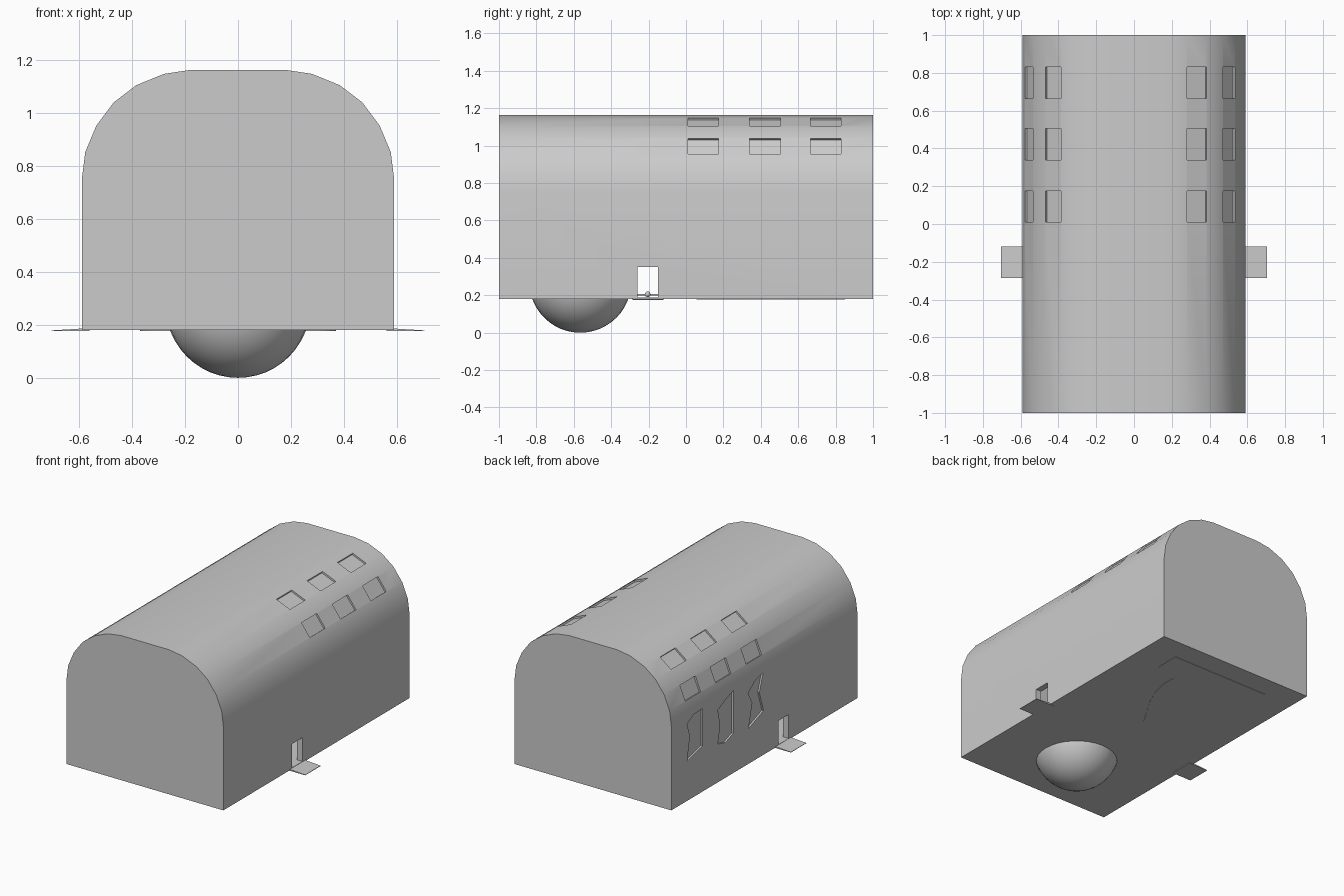
import bpy, bmesh, math
from mathutils import Vector

if "Cube" in bpy.data.objects:
    bpy.data.objects.remove(bpy.data.objects["Cube"])

BASE = 0.18
HALF = [(0.59, 0.75), (0.577, 0.853), (0.535, 0.953), (0.47, 1.04),
        (0.385, 1.105), (0.28, 1.148), (0.18, 1.163)]
WINDOW_Y = [(0.01, 0.175), (0.34, 0.505), (0.665, 0.83)]


def prism(name, pts, offset):
    """Closed solid: 3D outline swept along an offset vector."""
    bm = bmesh.new()
    a = [bm.verts.new(p) for p in pts]
    b = [bm.verts.new(Vector(p) + Vector(offset)) for p in pts]
    n = len(pts)
    bm.faces.new(a)
    bm.faces.new(b[::-1])
    for i in range(n):
        bm.faces.new((a[i], b[i], b[(i + 1) % n], a[(i + 1) % n]))
    bmesh.ops.recalc_face_normals(bm, faces=bm.faces)
    me = bpy.data.meshes.new(name)
    bm.to_mesh(me)
    bm.free()
    ob = bpy.data.objects.new(name, me)
    bpy.context.collection.objects.link(ob)
    return ob


def box(name, x0, x1, y0, y1, z0, z1):
    return prism(name, [(x0, y0, z0), (x1, y0, z0), (x1, y0, z1), (x0, y0, z1)], (0, y1 - y0, 0))


def cut(target, cutter):
    cutter.hide_render = True
    m = target.modifiers.new("cut", 'BOOLEAN')
    m.operation = 'DIFFERENCE'
    m.solver = 'EXACT'
    m.object = cutter
    bpy.context.view_layer.objects.active = target
    bpy.ops.object.modifier_apply(modifier=m.name)
    bpy.data.objects.remove(cutter, do_unlink=True)


def smooth(ob):
    bpy.ops.object.select_all(action='DESELECT')
    ob.select_set(True)
    bpy.context.view_layer.objects.active = ob
    bpy.ops.object.shade_smooth_by_angle(angle=math.radians(30))


# Vaulted shell, hollow inside
def vault(s, zs, base):
    right = [(x * s, (z - BASE) * zs + BASE) for x, z in HALF]
    right = [(right[0][0], base)] + right
    return right + [(-x, z) for x, z in reversed(right)]


shell = prism("hall_shell", [(x, -1, z) for x, z in vault(1, 1, BASE)], (0, 2, 0))
cut(shell, prism("room", [(x, -0.96, z) for x, z in vault(0.93, 0.96, BASE + 0.008)], (0, 1.92, 0)))

# Doorways through both side walls
cut(shell, box("doorway", -0.7, 0.7, -0.26, -0.15, BASE + 0.008, 0.35))

# Recessed roof windows, each filling one roof facet
DEPTH = 0.012
for side, facets in ((1, (2, 4)), (-1, (1, 3))):
    for f in facets:
        p, q = [Vector((side * x, 0, z)) for x, z in HALF[f:f + 2]]
        d = (q - p).normalized()
        n = Vector((side * abs(d.z), 0, abs(d.x))) * DEPTH
        p, q = p + d * 0.002, q - d * 0.002
        for y0, y1 in WINDOW_Y:
            o = Vector((0, y0, 0))
            cut(shell, prism("roof_window", [p - n + o, q - n + o, q + n + o, p + n + o],
                             (0, y1 - y0, 0)))

# Irregular recessed windows on the left wall
OUTLINES = [
    [(0.01, 0.48), (0.17, 0.42), (0.13, 0.58), (0.175, 0.66), (0.10, 0.72), (0.015, 0.74), (0.055, 0.62)],
    [(0.335, 0.45), (0.42, 0.42), (0.50, 0.44), (0.475, 0.56), (0.50, 0.67), (0.42, 0.71), (0.335, 0.74)],
    [(0.665, 0.49), (0.83, 0.45), (0.80, 0.61), (0.83, 0.70), (0.76, 0.74), (0.665, 0.745)],
]
for outline in OUTLINES:
    cut(shell, prism("wall_window", [(-0.61, y, z) for y, z in outline], (0.032, 0, 0)))
smooth(shell)

# Landing pads outside the doors
for side, label in ((1, "right"), (-1, "left")):
    prism(label + "_landing_pad",
          [(side * x, -0.285, z) for x, z in ((0.56, 0.176), (0.705, 0.176), (0.705, 0.179), (0.56, 0.188))],
          (0, 0.165, 0))

# Large ball sunk through the floor
bpy.ops.mesh.primitive_uv_sphere_add(segments=32, ring_count=24, radius=0.273, location=(0, -0.565, 0.273))
ball = bpy.context.object
ball.name = "floor_ball"
smooth(ball)

# Thin rail and knob inside the doorway
box("inner_rail", -0.06, -0.05, -0.27, -0.12, 0.199, 0.207)
bpy.ops.mesh.primitive_uv_sphere_add(segments=16, ring_count=8, radius=0.015, location=(-0.05, -0.205, 0.205))
bpy.context.object.name = "inner_knob"

# Rounded slab showing on the underside
slab = [(-0.37, 0.85), (0.37, 0.85)]
for i in range(7):
    t = math.pi / 2 * i / 6
    slab.append((0.29 + 0.08 * math.cos(t), 0.71 - 0.08 * math.sin(t)))
for i in range(7):
    t = math.pi / 2 * (1 + i / 6)
    slab.append((-0.29 + 0.08 * math.cos(t), 0.71 - 0.08 * math.sin(t)))
prism("floor_slab", [(x, y, 0.1775) for x, y in slab], (0, 0, 0.03))

# Thin curved seam on the underside
path = [(0.19, 0.83), (0.20, 0.545), (0.17, 0.42), (0.12, 0.31), (0.04, 0.18), (-0.03, 0.06)]
seam = path + [(x + 0.008, y - 0.004) for x, y in reversed(path)]
prism("floor_seam", [(x, y, 0.178) for x, y in seam], (0, 0, 0.02))
